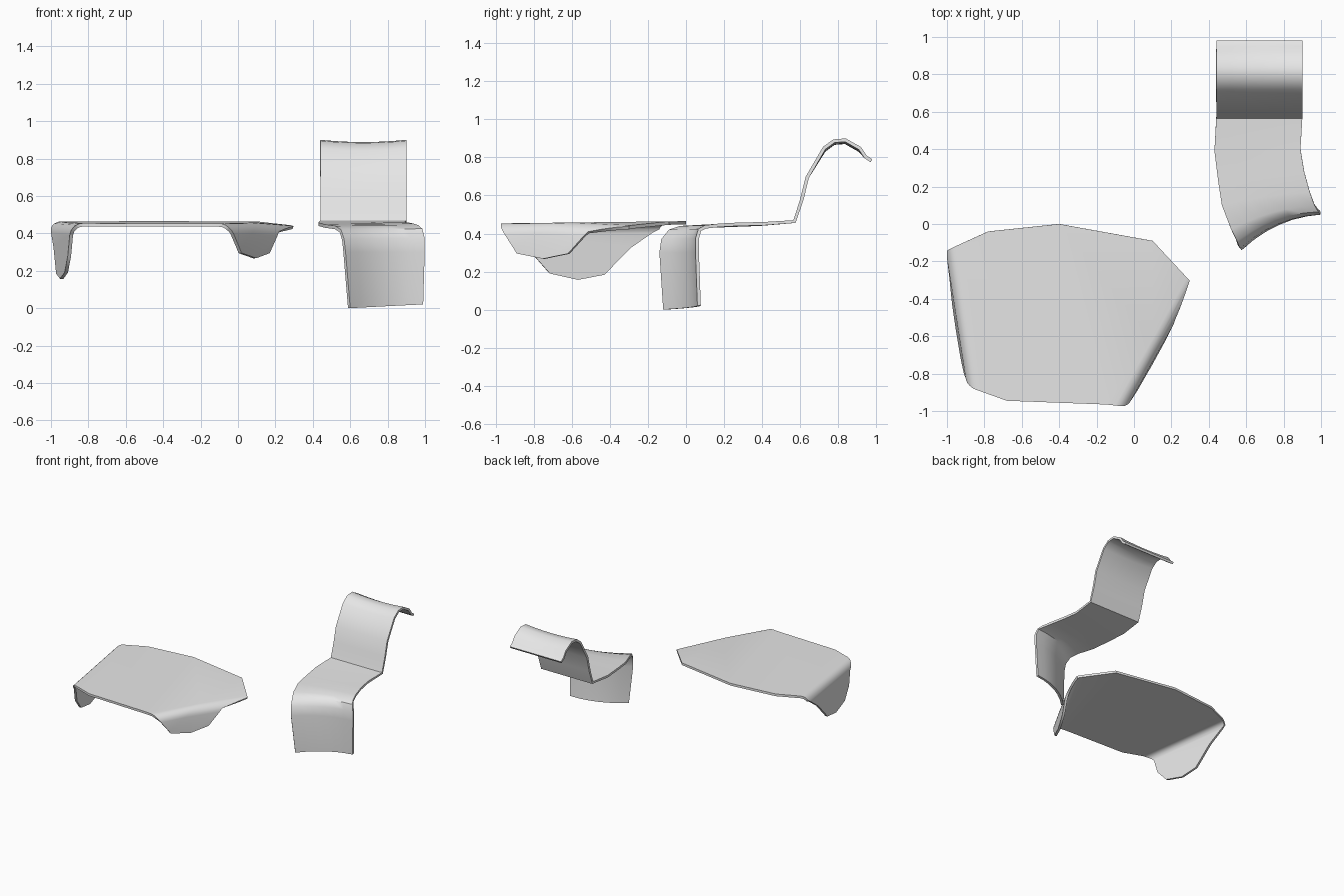
import bpy, bmesh, math
from mathutils import Vector

if "Cube" in bpy.data.objects:
    bpy.data.objects.remove(bpy.data.objects["Cube"])

grey = bpy.data.materials.new("light_grey")
grey.use_nodes = True
grey.diffuse_color = (0.8, 0.8, 0.8, 1)
grey.node_tree.nodes["Principled BSDF"].inputs["Base Color"].default_value = (0.8, 0.8, 0.8, 1)


def finish(bm, name):
    """Turn a sheet into a solid, smooth-shaded object with crisp rims."""
    mesh = bpy.data.meshes.new(name)
    bm.to_mesh(mesh)
    bm.free()
    ob = bpy.data.objects.new(name, mesh)
    bpy.context.collection.objects.link(ob)
    mesh.materials.append(grey)
    solid = ob.modifiers.new("thickness", "SOLIDIFY")
    solid.thickness = 0.018
    solid.offset = -1
    bpy.ops.object.select_all(action="DESELECT")
    ob.select_set(True)
    bpy.context.view_layer.objects.active = ob
    bpy.ops.object.modifier_apply(modifier=solid.name)
    bpy.ops.object.shade_smooth_by_angle(angle=math.radians(40))


# Chair: one ribbon from the headrest tip over the seat to the foot
L, R = 0.44, 0.90
back = [(0.98, 0.79), (0.95, 0.81), (0.92, 0.855), (0.84, 0.90), (0.775, 0.895),
        (0.72, 0.855), (0.63, 0.70), (0.60, 0.58), (0.565, 0.47)]
rows = [(Vector((L, y, z)), Vector((R, y, z)), 0, 0.012 if z > 0.84 else 0) for y, z in back]
seat = [  # left edge, right edge, inward bow
    ((0.43, 0.39, 0.458), (0.89, 0.40, 0.46), 0),
    ((0.45, 0.23, 0.452), (0.91, 0.28, 0.458), 0),
    ((0.47, 0.10, 0.447), (0.94, 0.17, 0.452), 0.01),
    ((0.52, -0.03, 0.44), (0.965, 0.10, 0.443), 0.025),
    ((0.55, -0.09, 0.42), (0.985, 0.065, 0.425), 0.035),
    ((0.567, -0.13, 0.37), (0.998, 0.05, 0.375), 0.04),
    ((0.575, -0.14, 0.30), (0.998, 0.05, 0.30), 0.04),
    ((0.60, -0.12, 0.0), (0.99, 0.06, 0.02), 0.04),
]
rows += [(Vector(a), Vector(b), bow, 0) for a, b, bow in seat]

COLS = 6
bm = bmesh.new()
grid = []
for a, b, bow, sag in rows:
    line = []
    for i in range(COLS + 1):
        t = i / COLS
        p = a.lerp(b, t)
        arch = 4 * t * (1 - t)
        line.append(bm.verts.new(p + Vector((-0.3 * bow, bow, -sag)) * arch))
    grid.append(line)
for up, low in zip(grid, grid[1:]):
    for i in range(COLS):
        bm.faces.new((up[i], low[i], low[i + 1], up[i + 1]))
finish(bm, "chair_ribbon")


# Table: a flat sheet whose two side flaps fold down around creases
RADIUS, MAX_ANGLE = 0.06, math.radians(87)


class Crease:
    def __init__(self, origin, normal, along):
        self.o = Vector(origin)
        self.n = Vector(normal).normalized()
        self.d = Vector(along).normalized()

    def point(self, t, s):
        return self.o + self.d * t + self.n * s

    def fold(self, co):
        s = (co.xy - self.o).dot(self.n)
        if s <= 0:
            return
        ang = min(s / RADIUS, MAX_ANGLE)
        rest = s - ang * RADIUS
        across = RADIUS * math.sin(ang) + rest * math.cos(ang)
        drop = RADIUS * (1 - math.cos(ang)) + rest * math.sin(ang)
        co.xy += self.n * (across - s)
        co.z -= drop


left = Crease((-0.888, -0.51), (-0.988, -0.154), (0.154, -0.988))
right = Crease((0.04, -0.72), (0.87, -0.49), (0.49, 0.87))
left_flap = [(0.37, 0.03), (0.31, 0.10), (0.28, 0.21), (0.20, 0.30), (0.05, 0.335),
             (-0.09, 0.31), (-0.23, 0.17), (-0.38, 0.065)]
right_flap = [(0.49, 0.02), (0.265, 0.07), (0.15, 0.18), (0, 0.21), (-0.16, 0.19), (-0.266, 0.05)]
outline = [left.point(*p) for p in left_flap]
outline += [Vector(p) for p in ((-0.78, -0.04), (-0.4, 0), (0.1, -0.09))]
outline += [right.point(*p) for p in right_flap]
outline += [Vector(p) for p in ((-0.15, -0.965), (-0.68, -0.945))]

bm = bmesh.new()
bm.faces.new([bm.verts.new((p.x, p.y, 0)) for p in outline])


def cut(co, no):
    bmesh.ops.bisect_plane(bm, geom=bm.verts[:] + bm.edges[:] + bm.faces[:],
                           plane_co=co, plane_no=no)


for crease in (left, right):
    for k in range(6):
        p = crease.point(0, k * RADIUS * MAX_ANGLE / 5)
        cut((p.x, p.y, 0), (crease.n.x, crease.n.y, 0))
cut((0.1, 0, 0), (1, 0, 0))
for v in bm.verts:
    v.co.z = 0.465 + 0.012 * v.co.y - 0.1 * max(0, v.co.x - 0.1)
    left.fold(v.co)
    right.fold(v.co)
bm.normal_update()
top = max(bm.faces, key=lambda f: f.calc_area())
if top.normal.z < 0:
    bmesh.ops.reverse_faces(bm, faces=bm.faces[:])
finish(bm, "table_sheet")
